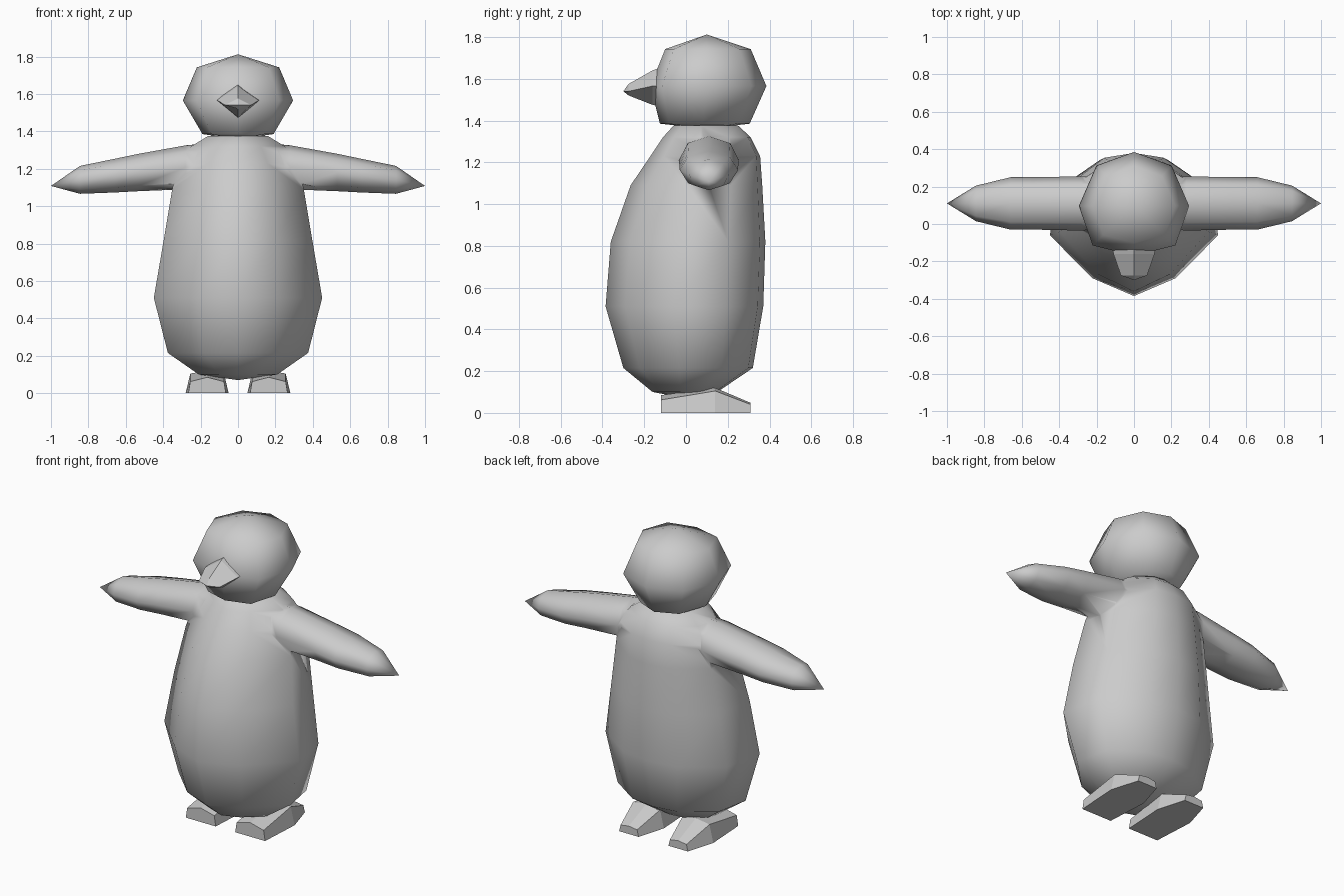
import bpy, bmesh
from math import sin, cos, pi

if "Cube" in bpy.data.objects:
    bpy.data.objects.remove(bpy.data.objects["Cube"])


def loft(name, rings, smooth=False):
    """Skin equal-length rings; a ring squeezed to a point becomes a pole."""
    bm = bmesh.new()
    rows = [[bm.verts.new(p) for p in r] for r in rings]
    n = len(rows[0])
    for a, b in zip(rows, rows[1:]):
        for i in range(n):
            j = (i + 1) % n
            bm.faces.new((a[i], a[j], b[j], b[i]))
    bm.faces.new(rows[0])
    bm.faces.new(rows[-1])
    bmesh.ops.remove_doubles(bm, verts=bm.verts, dist=1e-4)
    bmesh.ops.recalc_face_normals(bm, faces=bm.faces)
    for f in bm.faces:
        f.smooth = smooth
    me = bpy.data.meshes.new(name)
    bm.to_mesh(me)
    bm.free()
    ob = bpy.data.objects.new(name, me)
    bpy.context.collection.objects.link(ob)
    return ob


def stack(half, levels):
    """Mirror a half outline (x, depth 0..1) and fit it to (z, width, front y, back y)."""
    full = half + [(-x, t) for x, t in half[-2:0:-1]]
    return [[(x * w, yf + t * (yb - yf), z) for x, t in full]
            for z, w, yf, yb in levels]


# Body
body_half = [(0, 0), (.49, .125), (1, .43), (.9, .76), (.4, .965), (0, 1)]
body = loft("body", stack(body_half, [
    (.07, 0, 0, 0), (.10, .21, -.16, .15), (.215, .375, -.30, .32),
    (.51, .45, -.385, .37), (.82, .397, -.36, .38), (1.09, .352, -.265, .365),
    (1.23, .32, -.17, .355), (1.32, .25, -.11, .31), (1.375, .16, -.06, .25),
    (1.39, 0, .1, .1)]), True)

# Flippers, fused into the body: (x, bottom z, top z, half depth)
arm = [(.12, 1.10, 1.34, .13), (.28, 1.09, 1.325, .145), (.53, 1.08, 1.28, .14),
       (.66, 1.073, 1.253, .14), (.845, 1.066, 1.215, .095), (1.0, 1.108, 1.108, 0)]
for side, s in (("left", 1), ("right", -1)):
    rings = [[(s * x, .11 + (hy * cos(k * pi / 4)),
               (lo + hi) / 2 + (hi - lo) / 2 * sin(k * pi / 4)) for k in range(8)]
             for x, lo, hi, hy in arm]
    flipper = loft(side + "_flipper", rings, True)
    mod = body.modifiers.new(side, 'BOOLEAN')
    mod.operation, mod.solver, mod.object = 'UNION', 'EXACT', flipper
    bpy.context.view_layer.objects.active = body
    bpy.ops.object.modifier_apply(modifier=mod.name)
    bpy.data.objects.remove(flipper)

# Head
head_half = [(0, 0), (.75, .1), (1, .48), (.68, .87), (0, 1)]
loft("head", stack(head_half, [
    (1.36, 0, .1, .1), (1.385, .19, -.125, .305), (1.565, .295, -.17, .385),
    (1.742, .22, -.10, .31), (1.812, 0, .1, .1)]), True)

# Beak: diamond sections (y, half width, bottom z, side z, top z)
loft("beak", [[(0, y, lo), (w, y, mid), (0, y, hi), (-w, y, mid)]
              for y, w, lo, mid, hi in [(-.08, .12, 1.46, 1.57, 1.67),
                                        (-.16, .11, 1.475, 1.565, 1.64),
                                        (-.275, .07, 1.52, 1.54, 1.575),
                                        (-.30, 0, 1.54, 1.54, 1.54)]])

# Feet: ridged wedges (y, bottom half width, top half width, edge z, ridge z)
foot = [(-.12, .10, .09, .062, .085), (.14, .115, .09, .105, .12),
        (.31, .065, .055, .04, .048)]
for side, s in (("left", 1), ("right", -1)):
    loft(side + "_foot", [[(s * .165 + x, y, z) for x, z in
                           ((-b, 0), (b, 0), (t, e), (0, r), (-t, e))]
                          for y, b, t, e, r in foot])
